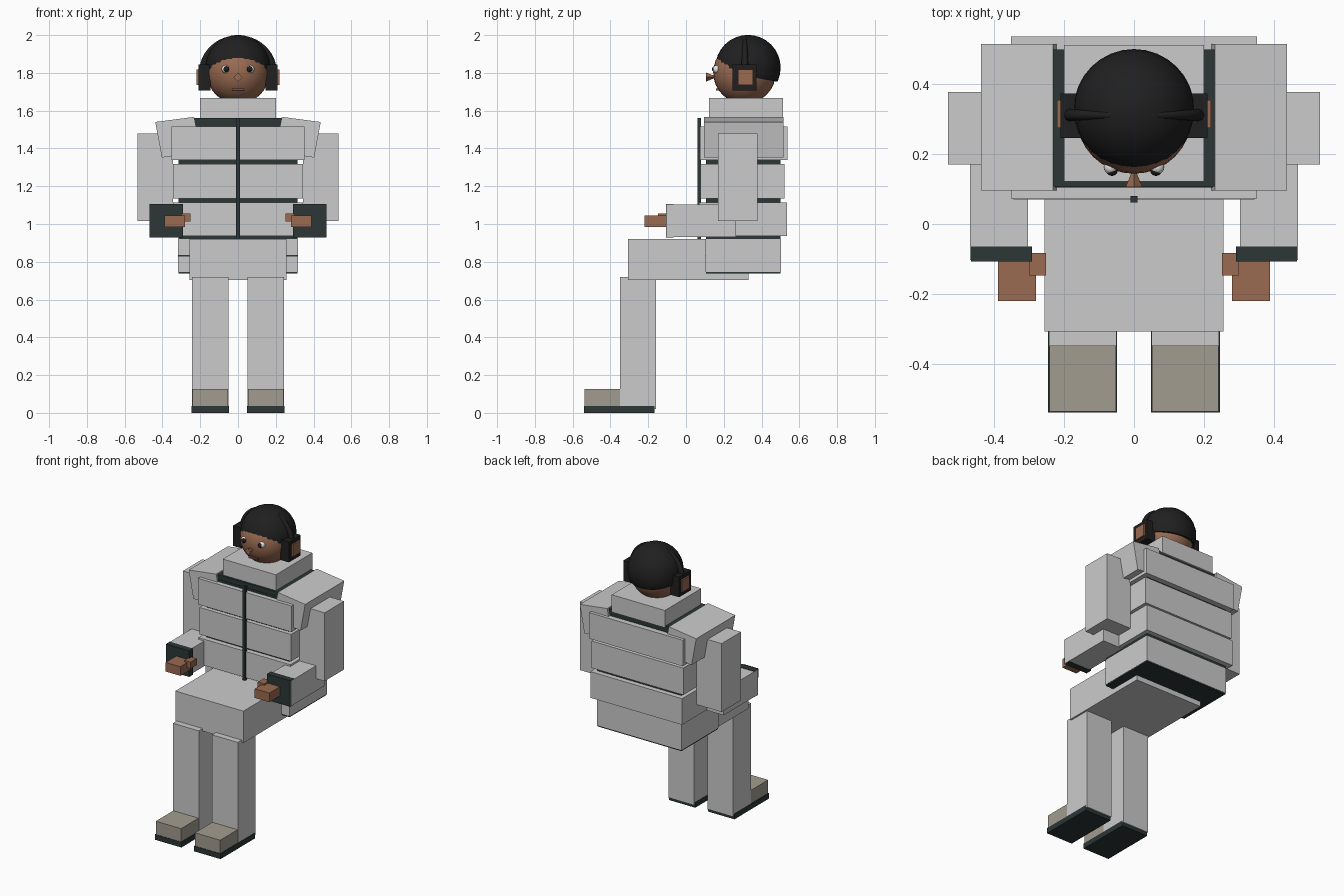
import bpy, bmesh, math
from mathutils import Vector

if "Cube" in bpy.data.objects:
    bpy.data.objects.remove(bpy.data.objects["Cube"])


def mat(name, rgb):
    m = bpy.data.materials.new(name)
    m.diffuse_color = (*rgb, 1)
    m.use_nodes = True
    m.node_tree.nodes["Principled BSDF"].inputs["Base Color"].default_value = m.diffuse_color
    return m


GREY = mat("light grey cloth", (0.60, 0.60, 0.60))
DARK = mat("dark trim", (0.025, 0.037, 0.037))
SKIN = mat("brown skin", (0.32, 0.145, 0.083))
HAIR = mat("black", (0.014, 0.014, 0.014))
TAN = mat("tan shoe", (0.36, 0.335, 0.275))
WHITE = mat("eye white", (0.85, 0.85, 0.85))
LIP = mat("lip", (0.20, 0.085, 0.06))


def finish(name, bm, m, smooth=False):
    me = bpy.data.meshes.new(name)
    bmesh.ops.recalc_face_normals(bm, faces=bm.faces)
    bm.to_mesh(me)
    bm.free()
    me.materials.append(m)
    for p in me.polygons:
        p.use_smooth = smooth
    ob = bpy.data.objects.new(name, me)
    bpy.context.collection.objects.link(ob)
    return ob


def box(name, x, y, z, m, mirror=False):
    """Box from (min, max) ranges, optionally repeated on the other side."""
    for s, tag in ((1, "_right"), (-1, "_left")) if mirror else ((1, ""),):
        bm = bmesh.new()
        bmesh.ops.create_cube(bm, size=1)
        for v in bm.verts:
            v.co = Vector([r[0] if c < 0 else r[1] for c, r in zip(v.co, (x, y, z))])
            v.co.x *= s
        finish(name + tag, bm, m)


def ball(name, c, r, m, cut=None, segs=32):
    bm = bmesh.new()
    bmesh.ops.create_uvsphere(bm, u_segments=segs, v_segments=segs // 2, radius=r)
    bmesh.ops.translate(bm, verts=bm.verts, vec=c)
    if cut:  # keep what lies above the plane (point, normal)
        bmesh.ops.bisect_plane(bm, geom=bm.verts[:] + bm.edges[:] + bm.faces[:],
                               plane_co=cut[0], plane_no=cut[1], clear_inner=True)
        bmesh.ops.holes_fill(bm, edges=[e for e in bm.edges if e.is_boundary])
    ob = finish(name, bm, m, True)
    bpy.context.view_layer.objects.active = ob
    ob.select_set(True)
    bpy.ops.object.shade_smooth_by_angle(angle=math.radians(40))
    ob.select_set(False)


# Jacket: dark core showing between padded bands
box("jacket_core", (-.315, .315), (.105, .5), (.737, 1.53), DARK)
box("jacket_yoke", (-.235, .235), (.108, .5), (1.5, 1.56), DARK)
box("jacket_hem", (-.317, .317), (.103, .502), (.745, .92), GREY)
box("hem_seam", (.25, .317), (.1, .104), (.827, .835), DARK, True)
box("band_low", (-.345, .345), (.07, .535), (.937, 1.115), GREY)
box("band_mid", (-.345, .345), (.077, .522), (1.135, 1.318), GREY)
box("band_top", (-.352, .352), (.073, .537), (1.338, 1.515), GREY)
box("zipper", (-.01, .01), (.061, .08), (.92, 1.56), DARK)
box("collar", (-.2, .2), (.122, .513), (1.55, 1.668), GREY)

# Tilted shoulder pads
for s, tag in ((1, "right"), (-1, "left")):
    bm = bmesh.new()
    outline = [(.232, 1.567), (.438, 1.54), (.403, 1.352), (.195, 1.38)]
    f = bm.faces.new([bm.verts.new((s * x, .096, z)) for x, z in outline])
    ext = bmesh.ops.extrude_face_region(bm, geom=[f])["geom"]
    bmesh.ops.translate(bm, verts=[v for v in ext if isinstance(v, bmesh.types.BMVert)],
                        vec=(0, .42, 0))
    finish("shoulder_pad_" + tag, bm, GREY)

# Arms and hands
box("upper_arm", (.345, .533), (.17, .378), (1.015, 1.48), GREY, True)
box("forearm", (.303, .469), (-.103, .265), (.932, 1.103), GREY, True)
box("cuff", (.292, .4675), (-.107, -.065), (.929, 1.106), DARK, True)
box("hand", (.28, .39), (-.22, -.09), (.983, 1.045), SKIN, True)
box("thumb", (.252, .3), (-.148, -.083), (1.012, 1.056), SKIN, True)

# Seated legs and shoes
box("thighs", (-.256, .256), (-.308, .332), (.703, .92), GREY)
box("shin", (.05, .244), (-.35, -.158), (.02, .72), GREY, True)
box("shoe", (.052, .242), (-.537, -.345), (.03, .126), TAN, True)
box("sole", (.048, .247), (-.54, -.168), (0, .036), DARK, True)

# Head and hair
ball("head", (0, .31, 1.802), .166, SKIN)
ball("hair", (0, .328, 1.828), .173, HAIR, cut=((0, .43, 1.763), (0, .18, 1)))

# Headset: cups, ear plates and tapering band
box("ear_cup", (.145, .21), (.247, .374), (1.707, 1.845), HAIR, True)
box("ear_plate", (.2, .22), (.275, .355), (1.735, 1.818), SKIN, True)
cu = bpy.data.curves.new("headband", "CURVE")
cu.dimensions = "3D"
cu.bevel_depth = .02
cu.bevel_resolution = 2
sp = cu.splines.new("POLY")
N = 24
sp.points.add(N)
for i, p in enumerate(sp.points):
    a = math.pi * i / N
    p.co = (.186 * math.cos(a), .312, 1.81 + .178 * math.sin(a), 1)
    p.radius = 1 - .45 * math.sin(a)
cu.materials.append(HAIR)
band = bpy.data.objects.new("headband", cu)
bpy.context.collection.objects.link(band)

# Face
for s, tag in ((1, "right"), (-1, "left")):
    ball("eye_white_" + tag, (s * .066, .163, 1.82), .021, WHITE, segs=16)
    ball("pupil_" + tag, (s * .063, .154, 1.82), .0165, HAIR, segs=16)
box("mouth", (-.032, .032), (.158, .174), (1.707, 1.717), LIP)

# Nose: four-sided cone widening towards the front
bm = bmesh.new()
ring = [bm.verts.new((.024 * math.cos(k * math.pi / 2), .106,
                      1.778 + .024 * math.sin(k * math.pi / 2))) for k in range(4)]
tip = bm.verts.new((0, .165, 1.778))
bm.faces.new(ring)
for k in range(4):
    bm.faces.new((ring[k], ring[(k + 1) % 4], tip))
finish("nose", bm, SKIN)
